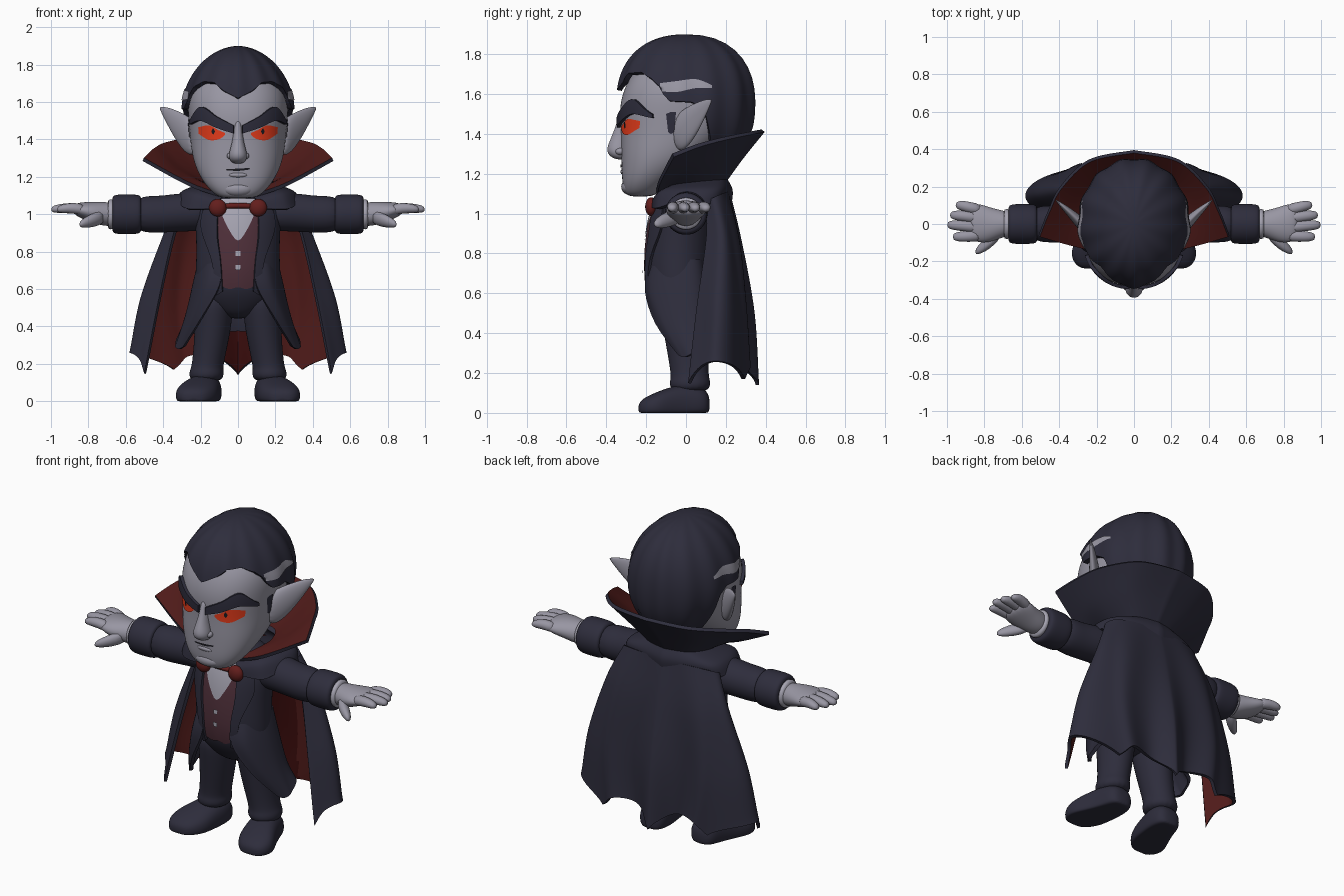
import bpy, bmesh
from math import sin, cos, pi, radians, asin
from mathutils import Vector, Matrix
from mathutils.bvhtree import BVHTree

if "Cube" in bpy.data.objects:
    bpy.data.objects.remove(bpy.data.objects["Cube"])


def material(name, *rgb):
    m = bpy.data.materials.new(name)
    m.use_nodes = True
    m.diffuse_color = (*rgb, 1)
    m.node_tree.nodes["Principled BSDF"].inputs["Base Color"].default_value = (*rgb, 1)
    return m


NAVY = material("navy cloth", .027, .026, .045)
SKIN = material("pale skin", .315, .305, .365)
SHIRT = material("shirt grey", .38, .37, .44)
RED = material("dark red lining", .080, .011, .010)
DEEP = material("deep red lining", .045, .004, .004)
VEST = material("plum vest", .078, .029, .042)
CLASP = material("clasp red", .125, .013, .012)
EYE = material("fiery eye", .80, .045, .011)
BLACK = material("near black", .01, .01, .014)


def finish(name, bm, mats, mirror=False, subsurf=0, thick=0, offset=-1):
    mesh = bpy.data.meshes.new(name)
    bm.to_mesh(mesh)
    bm.free()
    mesh.shade_smooth()
    ob = bpy.data.objects.new(name, mesh)
    bpy.context.collection.objects.link(ob)
    for m in mats:
        mesh.materials.append(m)
    if mirror:
        ob.modifiers.new("mirror", "MIRROR").merge_threshold = .0005
    if subsurf:
        s = ob.modifiers.new("smooth", "SUBSURF")
        s.levels = s.render_levels = subsurf
    if thick:
        # The second half of the materials lines the inside
        s = ob.modifiers.new("thickness", "SOLIDIFY")
        s.thickness, s.offset = thick, offset
        s.material_offset = len(mats) // 2
        ob.modifiers.new("crisp rim", "EDGE_SPLIT").split_angle = radians(50)
    return ob


def loft(name, rings, mat, axis="Z", mirror=False, n=16, p=2.0, level=2, frame=None, floor=-9):
    """Closed tube through rings (x, y, z, radius a, radius b)."""
    a, b = frame or {"X": ((0, 1, 0), (0, 0, 1)), "Y": ((1, 0, 0), (0, 0, 1)),
                     "Z": ((1, 0, 0), (0, 1, 0))}[axis]
    a, b = Vector(a), Vector(b)
    power = lambda c: (1 if c > 0 else -1) * abs(c) ** (2 / p)
    bm = bmesh.new()
    loops = []
    for x, y, z, ra, rb in rings:
        loop = []
        for i in range(n):
            t = 2 * pi * i / n
            v = Vector((x, y, z)) + a * ra * power(cos(t)) + b * rb * power(sin(t))
            v.z = max(v.z, floor)
            loop.append(bm.verts.new(v))
        loops.append(loop)
    for lo, hi in zip(loops, loops[1:]):
        for i in range(n):
            bm.faces.new((lo[i], lo[(i + 1) % n], hi[(i + 1) % n], hi[i]))
    bm.faces.new(loops[0])
    bm.faces.new(loops[-1])
    bmesh.ops.recalc_face_normals(bm, faces=bm.faces)
    return finish(name, bm, [mat], mirror, level)


def column(name, rows, mat, **kw):
    """Upright loft from rows (z, half width, front y, back y)."""
    return loft(name, [(0, (f + k) / 2, z, w, (k - f) / 2) for z, w, f, k in rows], mat, **kw)


def blob(name, centre, size, mat, mirror=False):
    bm = bmesh.new()
    bmesh.ops.create_uvsphere(bm, u_segments=20, v_segments=12, radius=1,
                              matrix=Matrix.Translation(centre) @ Matrix.Diagonal((*size, 1)))
    return finish(name, bm, [mat], mirror)


def curve(pts, n):
    out, last = [], len(pts) - 1
    for i in range(n + 1):
        t = i / n * last
        k = min(int(t), last - 1)
        f = t - k
        p0, p1, p2, p3 = (pts[min(max(k + j, 0), last)] for j in (-1, 0, 1, 2))
        out.append(p1 + ((p2 - p0) * f + (p0 * 2 - p1 * 5 + p2 * 4 - p3) * f * f
                         + (p1 * 3 - p0 - p2 * 3 + p3) * f ** 3) * .5)
    return out


def grid(name, cols, mats, **kw):
    """Open quad surface facing away from the vertical axis."""
    bm = bmesh.new()
    vs = [[bm.verts.new(p) for p in col] for col in cols]
    for c, d in zip(vs, vs[1:]):
        for j in range(len(c) - 1):
            bm.faces.new((c[j], d[j], d[j + 1], c[j + 1]))
    bmesh.ops.remove_doubles(bm, verts=bm.verts, dist=1e-5)
    bm.normal_update()
    if sum(f.normal.dot(f.calc_center_median() * Vector((1, 1, 0))) * f.calc_area() for f in bm.faces) < 0:
        bmesh.ops.reverse_faces(bm, faces=bm.faces)
    return finish(name, bm, mats, **kw)


def sheet(name, rows, mats, nu=32, nv=12, tweak=None, **kw):
    lines = [curve([Vector(p) for p in r], nu) for r in rows]
    cols = [curve([l[i] for l in lines], nv) for i in range(nu + 1)]
    if tweak:
        cols = [[tweak(p, i / nu, j / nv) for j, p in enumerate(c)] for i, c in enumerate(cols)]
    return grid(name, cols, mats, **kw)


def decal(name, target, top, bottom, mat, lift=.005, side=False, **kw):
    """Plate between two outlines, laid on the front or side of the target."""
    tree = BVHTree.FromObject(target, bpy.context.evaluated_depsgraph_get())
    ray = Vector((-1, 0, 0)) if side else Vector((0, 1, 0))

    def project(p, u, v):
        hit = tree.ray_cast(p - ray * 2, ray)[0]
        return (hit or p) - ray * lift
    rows = [[(0, a, z) if side else (a, 0, z) for a, z in line] for line in (top, bottom)]
    return sheet(name, rows, [mat], 16, 6, project, **kw)


# Head
head = column("head", [(1.085, .075, -.28, -.18), (1.1, .12, -.308, -.14), (1.16, .18, -.322, -.07),
                       (1.24, .225, -.325, .05), (1.32, .248, -.328, .15), (1.42, .26, -.328, .25),
                       (1.52, .268, -.338, .28), (1.62, .272, -.318, .28), (1.72, .235, -.265, .25),
                       (1.8, .15, -.15, .2)], SKIN, n=24, p=2.3)
column("nose", [(1.51, .018, -.335, -.28), (1.44, .024, -.352, -.28), (1.37, .035, -.382, -.28),
                (1.32, .053, -.402, -.28), (1.285, .045, -.385, -.28), (1.27, .02, -.34, -.29)], SKIN)
blob("nostril", (.04, -.33, 1.312), (.02, .025, .018), SKIN, True)
blob("chin", (0, -.285, 1.135), (.08, .04, .04), SKIN)
blob("lower_lip", (0, -.315, 1.21), (.05, .014, .014), SKIN)
loft("ear", [(.22, -.05, 1.40, .085, .04), (.27, -.01, 1.42, .11, .035), (.33, .05, 1.475, .082, .024),
             (.38, .095, 1.53, .045, .014), (.42, .13, 1.57, .004, .003)], SKIN, mirror=True,
     frame=((0, 0, 1), (.66, -.75, 0)))

# Face details
decal("eye", head, [(.07, 1.435), (.105, 1.45), (.155, 1.475), (.213, 1.465)],
      [(.07, 1.425), (.1, 1.402), (.155, 1.397), (.21, 1.43)], EYE, mirror=True)
decal("pupil", head, [(.124, 1.445), (.133, 1.46), (.142, 1.445)],
      [(.124, 1.44), (.133, 1.427), (.142, 1.44)], BLACK, .009, mirror=True)
decal("eyebrow", head, [(.022, 1.475), (.11, 1.522), (.19, 1.573), (.245, 1.50)],
      [(.022, 1.432), (.11, 1.463), (.19, 1.5), (.245, 1.48)], NAVY, .002,
      mirror=True, thick=.018, offset=1)
decal("mouth", head, [(-.065, 1.242), (0, 1.244), (.065, 1.248)],
      [(-.06, 1.235), (0, 1.232), (.06, 1.239)], BLACK)
decal("sideburn", head, [(-.1, 1.5), (-.075, 1.51), (-.05, 1.51)],
      [(-.09, 1.41), (-.075, 1.4), (-.06, 1.41)], NAVY, side=True, mirror=True)

# Hair: a swept-back cap whose lower edge follows the hairline
HAIRLINE = [(0, 1.62), (16, 1.66), (28, 1.705), (45, 1.71), (58, 1.68), (66, 1.64), (70, 1.60), (76, 1.565),
            (95, 1.56), (105, 1.52), (110, 1.42), (118, 1.28), (181, 1.22)]


def hair_column(deg):
    k = next(i for i in range(len(HAIRLINE) - 1) if HAIRLINE[i + 1][0] > deg)
    (a0, z0), (a1, z1) = HAIRLINE[k], HAIRLINE[k + 1]
    low = asin((z0 + (z1 - z0) * (deg - a0) / (a1 - a0) - 1.55) / .35)
    a, col = radians(deg), []
    for j in range(17):
        s = sin(low + (pi / 2 - low) * j / 16)
        width, depth = (max(0, 1 - abs(s) ** p) ** (1 / p) * (1 + .016 * cos(13 * a)) for p in (1.9, 2.3))
        reach = .345 if deg < 90 else .35
        col.append(Vector((.3 * width * sin(a), -reach * depth * cos(a), 1.55 + .35 * s)))
    return col


hair = grid("hair", [hair_column(d * 2) for d in range(91)], [NAVY], mirror=True, thick=.026)
decal("temple_streak", hair, [(-.13, 1.655), (-.05, 1.665), (.05, 1.675), (.13, 1.645)],
      [(-.13, 1.615), (-.05, 1.61), (.05, 1.63), (.13, 1.63)], SKIN, side=True, mirror=True)

# Torso with trouser seat, vest and shirt
torso = column("coat_body", [(.44, .06, -.08, .08), (.5, .17, -.135, .1), (.57, .212, -.182, .12),
                             (.64, .23, -.205, .13), (.75, .225, -.21, .13), (.9, .225, -.2, .14),
                             (1.02, .24, -.175, .15), (1.1, .2, -.14, .14), (1.15, .12, -.1, .1)],
               NAVY, n=24)
column("shirt_neck", [(1.0, .11, -.13, .08), (1.1, .12, -.16, .1), (1.16, .11, -.15, .1)], SHIRT)
decal("vest", torso, [(-.115, 1.03), (0, 1.03), (.115, 1.03)],
      [(-.085, .615), (-.045, .6), (0, .61), (.045, .6), (.085, .615)], VEST)
decal("shirt_front", torso, [(-.1, 1.085), (0, 1.085), (.1, 1.085)],
      [(-.1, 1.03), (-.055, .93), (0, .86), (.055, .93), (.1, 1.03)], SHIRT, .009)
for z in (.79, .715):
    decal("vest_button", torso, [(-.013, z + .013), (.013, z + .013)],
          [(-.013, z - .013), (.013, z - .013)], SHIRT, .012)
decal("lapel", torso, [(.1, 1.06), (.108, .9), (.09, .75), (.08, .59)],
      [(.17, 1.06), (.19, .93), (.135, .75), (.11, .57)], NAVY, .002, mirror=True, thick=.014, offset=1)
blob("clasp_disc", (.108, -.175, 1.035), (.047, .03, .047), CLASP, True)
loft("clasp_cord", [(-.1, -.165, 1.04, .016, .014), (0, -.18, 1.05, .016, .016),
                    (.1, -.165, 1.04, .016, .014)], CLASP, "X", level=1)

# Coat tails emerge from the coat body and sweep back
sheet("coat_tail", [
    [(.085, -.18, .77), (.16, -.14, .77), (.208, -.03, .77), (.18, .07, .77), (0, .115, .77)],
    [(.1, -.207, .62), (.185, -.172, .62), (.243, -.03, .62), (.205, .09, .62), (0, .14, .62)],
    [(.195, -.155, .45), (.25, -.11, .45), (.285, 0, .45), (.24, .11, .45), (0, .155, .45)],
    [(.295, -.04, .29), (.32, -.01, .28), (.335, .03, .3), (.29, .12, .36), (0, .17, .38)]],
    [NAVY], mirror=True, thick=.02)

# Legs and shoes
loft("trouser_leg", [(.12, -.02, .6, .09, .13), (.128, 0, .46, .105, .125), (.145, .01, .3, .092, .105),
                     (.165, .02, .18, .085, .095), (.168, .02, .165, .094, .104),
                     (.17, .02, .1, .094, .104)], NAVY, mirror=True)
loft("shoe", [(.17, .12, .04, .04, .04), (.17, .095, .05, .08, .075), (.175, .02, .05, .092, .1),
              (.2, -.07, .04, .105, .095), (.225, -.15, .03, .12, .075), (.235, -.215, .025, .085, .05),
              (.237, -.24, .02, .04, .025)], NAVY, "Y", True, p=2.5, floor=0)

# Arms and hands
loft("sleeve", [(.14, .01, 1.0, .1, .09), (.27, .01, 1.015, .11, .108), (.4, 0, 1.0, .1, .1),
                (.46, 0, 1.0, .102, .102), (.56, 0, 1.0, .09, .09)], NAVY, "X", True)
loft("sleeve_cuff", [(.515, 0, 1.0, .09, .09), (.525, 0, 1.0, .108, .107), (.6, 0, 1.0, .108, .108),
                     (.665, 0, 1.0, .108, .107), (.675, 0, 1.0, .085, .085)], NAVY, "X", True, n=20)
loft("shirt_cuff", [(.65, 0, 1.0, .08, .08), (.685, 0, 1.0, .085, .085), (.70, 0, 1.0, .075, .075)],
     SHIRT, "X", True, level=1)
loft("palm", [(.65, 0, 1.0, .06, .06), (.71, 0, 1.0, .075, .067), (.77, -.005, 1.01, .095, .058),
              (.83, .005, 1.02, .108, .046), (.88, .01, 1.027, .09, .03)], SKIN, "X", True)
for label, y0, y1, tip in (("little", .075, .1, .955), ("ring", .03, .047, .985),
                           ("middle", -.02, -.005, 1.0), ("index", -.062, -.068, .97)):
    loft(label + "_finger", [(.81, y0, 1.02, .032, .032), (.88, (y0 + y1) / 2, 1.035, .032, .03),
                             (tip - .03, y1, 1.03, .028, .025), (tip, y1, 1.025, .016, .013)],
         SKIN, "X", True, n=12, level=1)
loft("thumb", [(.71, -.04, .99, .04, .04), (.77, -.09, .97, .044, .04), (.82, -.13, .955, .032, .03),
               (.85, -.15, .945, .014, .014)], SKIN, "X", True, n=12, level=1)

# Cape, shoulder mantle and standing collar
NAPE = [(.085, -.14, 1.09), (.17, -.08, 1.14), (.2, .05, 1.16), (.14, .17, 1.17), (0, .21, 1.17)]
sheet("mantle", [
    NAPE,
    [(.11, -.17, 1.07), (.24, -.125, 1.11), (.295, .02, 1.125), (.26, .17, 1.12), (0, .235, 1.11)],
    [(.13, -.175, 1.03), (.27, -.14, 1.03), (.33, 0, 1.07), (.29, .15, 1.04), (0, .22, 1.0)]],
    [NAVY], mirror=True, thick=.025)
sheet("collar", [
    NAPE,
    [(.26, -.13, 1.15), (.32, -.03, 1.21), (.31, .1, 1.25), (.21, .24, 1.28), (0, .29, 1.28)],
    [(.51, -.06, 1.285), (.46, .07, 1.335), (.395, .2, 1.37), (.24, .345, 1.40), (0, .395, 1.41)]],
    [NAVY, RED], mirror=True, thick=.02)


def drape(p, u, v):
    fold = Vector((p.x, p.y, 0)).normalized() * (.022 * v * cos(6 * pi * u))
    return p + fold + Vector((0, 0, .1 * v ** 3 * abs(sin(2 * pi * u))))


cape = sheet("cape", [
    [(0, .22, 1.11), (.15, .21, 1.11), (.27, .18, 1.1), (.315, .135, 1.08), (.28, .095, 1.06)],
    [(0, .275, .85), (.2, .27, .85), (.345, .24, .86), (.40, .165, .88), (.34, .10, .89)],
    [(0, .33, .5), (.22, .295, .5), (.39, .285, .5), (.52, .15, .52), (.415, .05, .52)],
    [(0, .345, .14), (.19, .30, .15), (.365, .31, .17), (.58, .14, .16), (.48, .01, .15)]],
    [NAVY, NAVY, RED, DEEP], 60, 24, drape, mirror=True, thick=.018)
# The lining is deeper red behind the legs
for face in cape.data.polygons:
    face.material_index = int(face.center.x < .2)
